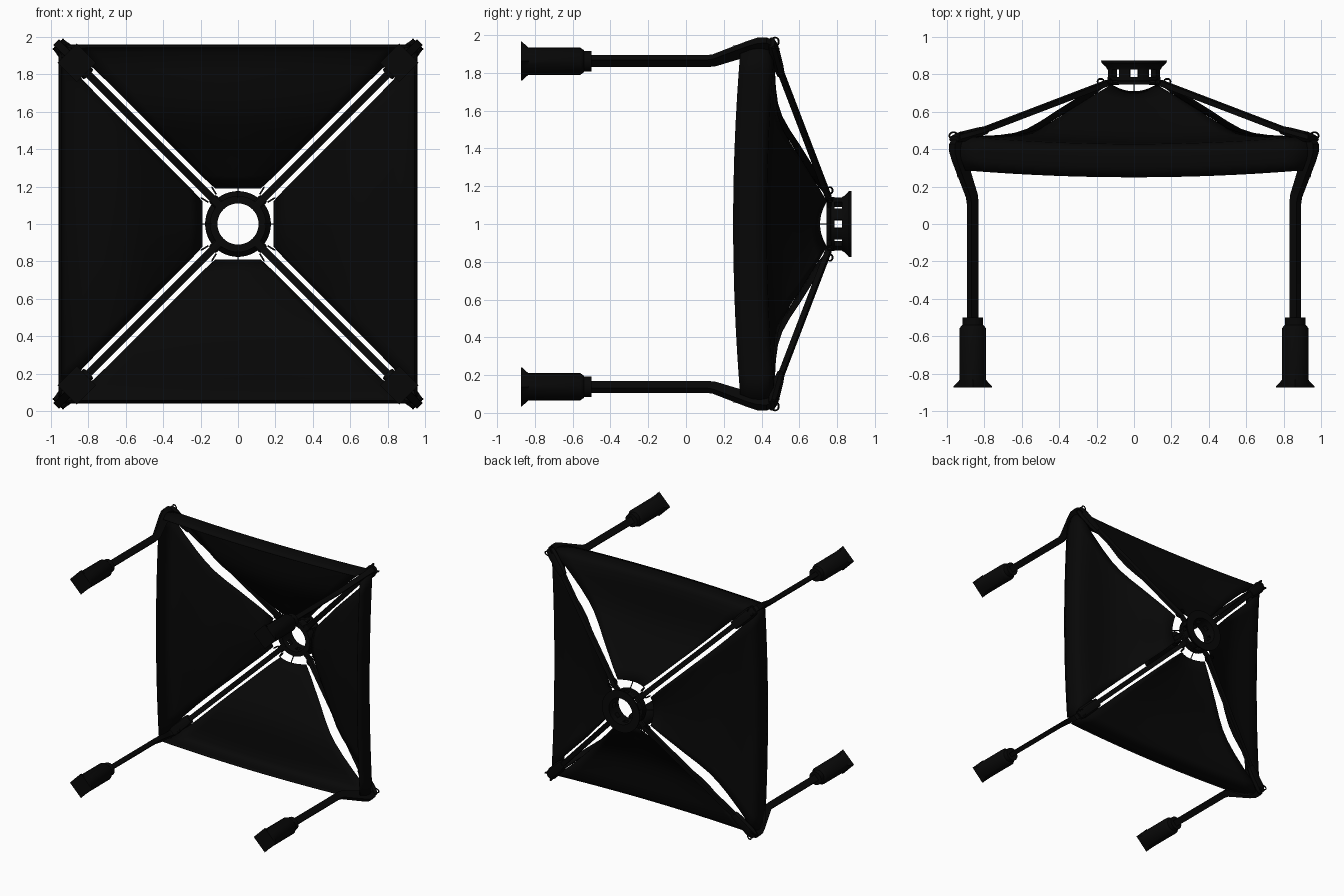
import bpy, bmesh, math
from mathutils import Vector, Matrix

if "Cube" in bpy.data.objects:
    bpy.data.objects.remove(bpy.data.objects["Cube"])

black = bpy.data.materials.new("matte_black")
black.diffuse_color = (0.0022, 0.0022, 0.0022, 1)
black.use_nodes = True
black.node_tree.nodes["Principled BSDF"].inputs["Base Color"].default_value = black.diffuse_color
LIFT = Matrix.Translation((0, 0, 1))      # everything is built around the hub axis (y), then lifted


def quarter(k):
    return LIFT @ Matrix.Rotation(k * math.pi / 2, 4, 'Y')


def finish(bm, name, matrix, angle=35):
    bmesh.ops.recalc_face_normals(bm, faces=bm.faces)
    bm.transform(matrix)
    me = bpy.data.meshes.new(name)
    bm.to_mesh(me)
    bm.free()
    me.materials.append(black)
    ob = bpy.data.objects.new(name, me)
    bpy.context.collection.objects.link(ob)
    bpy.ops.object.select_all(action='DESELECT')
    ob.select_set(True)
    bpy.context.view_layer.objects.active = ob
    bpy.ops.object.shade_smooth_by_angle(angle=math.radians(angle))
    return ob


def skin(bm, rings, closed=False):
    """Bridge rings of vertices; cap the ends unless the loop is closed."""
    n = len(rings[0])
    pairs = list(zip(rings, rings[1:])) + ([(rings[-1], rings[0])] if closed else [])
    for a, b in pairs:
        for i in range(n):
            j = (i + 1) % n
            bm.faces.new((a[i], a[j], b[j], b[i]))
    if not closed:
        bm.faces.new(rings[0])
        bm.faces.new(rings[-1])


def diagonal_tube(name, k, path, seg=16):
    """Sweep along the corner diagonal; path = (x=z distance, y, half size in plane, half size across).
    Four sided tubes, and points with a fifth value, have a square section."""
    bm = bmesh.new()
    pts = [Vector((p[0], p[1], p[0])) for p in path]
    across = Vector((1, 0, -1)).normalized()
    shift = .5 if seg == 4 else 0
    rings = []
    for i, p in enumerate(path):
        t = Vector()
        if i:
            t += (pts[i] - pts[i - 1]).normalized()
        if i < len(pts) - 1:
            t += (pts[i + 1] - pts[i]).normalized()
        side = t.normalized().cross(across)
        ring = []
        for s in range(seg):
            a = 2 * math.pi * (s + shift) / seg
            c, d = math.cos(a), math.sin(a)
            f = 1 / max(abs(c), abs(d)) if seg == 4 or len(p) > 4 else 1
            ring.append(bm.verts.new(pts[i] + side * p[2] * c * f + across * p[3] * d * f))
        rings.append(ring)
    skin(bm, rings)
    return finish(bm, name, quarter(k))


def lathe(name, profile, seg=48):
    """Closed (radius, y) profile spun around the hub axis."""
    bm = bmesh.new()
    rings = [[bm.verts.new((r * math.cos(a), y, r * math.sin(a)))
              for a in (2 * math.pi * s / seg for s in range(seg))] for r, y in profile]
    skin(bm, rings, closed=True)
    return finish(bm, name, LIFT)


def loop_ring(name, k, centre, ry, rr, wire, direction):
    """Oval wire loop lying in the plane of y and the given direction."""
    bm = bmesh.new()
    c, d, up = Vector(centre), Vector(direction).normalized(), Vector((0, 1, 0))
    n = d.cross(up)
    rings = []
    for i in range(20):
        a = 2 * math.pi * i / 20
        out = d * math.cos(a) + up * math.sin(a)
        p = c + d * rr * math.cos(a) + up * ry * math.sin(a)
        rings.append([bm.verts.new(p + out * wire * math.cos(b) + n * wire * math.sin(b))
                      for b in (2 * math.pi * s / 6 for s in range(6))])
    skin(bm, rings, closed=True)
    return finish(bm, name, quarter(k), 60)


# Fabric panel rows: distance from the axis, y along the seam, gap beside the rod
rows = [(.19, .745, .07), (.26, .70, .064), (.34, .65, .064), (.42, .60, .064), (.50, .547, .064),
        (.57, .508, .064), (.64, .485, .064), (.72, .474, .064), (.83, .468, .06),
        (.92, .463, .045), (.95, .44, .03), (.958, .40, .025), (.954, .345, .03), (.942, .287, .04)]


def fabric_panel(k, cols=17):
    bm = bmesh.new()
    grid = []
    for v, y, gap in rows:
        ts = [2 * i / (cols - 1) - 1 for i in range(cols)]
        grid.append([bm.verts.new((t * (v - gap), y - .037 * (1 - t * t), v)) for t in ts])
    for a, b in zip(grid, grid[1:]):
        for i in range(cols - 1):
            bm.faces.new((a[i], a[i + 1], b[i + 1], b[i]))
    ob = finish(bm, "fabric_panel", quarter(k), 50)
    mod = ob.modifiers.new("cloth_thickness", 'SOLIDIFY')
    mod.thickness = .004
    mod.offset = 0


for k in range(4):
    fabric_panel(k)
    # Flat bar leg with bent elbow, thin rod to the hub, and the clamp joining them
    diagonal_tube("leg", k, [(.862, -.52, .027, .018), (.862, .11, .027, .018), (.867, .15, .028, .018),
                             (.932, .34, .036, .02), (.946, .39, .038, .022), (.948, .42, .036, .022),
                             (.935, .455, .03, .022), (.88, .475, .025, .022)], 4)
    diagonal_tube("support_rod", k, [(.90, .47, .014, .019), (.80, .503, .014, .019),
                                     (.135, .757, .014, .019)], 4)
    diagonal_tube("corner_clamp", k, [(.80, .50, .022, .036), (.84, .487, .028, .044),
                                      (.93, .462, .03, .046), (.962, .452, .02, .038)], 8)
    # Foot: collar, round sleeve and end that spreads to a square
    diagonal_tube("foot", k, [(.862, -.50, .055, .055), (.862, -.54, .055, .055), (.862, -.542, .06, .06),
                              (.862, -.56, .072, .072), (.862, -.835, .072, .072),
                              (.862, -.868, .073, .073, 1), (.862, -.873, .073, .073, 1)], 24)
    # Lug holding the rod on the hub
    diagonal_tube("hub_lug", k, [(.085, .757, .014, .03), (.137, .757, .014, .026)], 8)
    # Wire loops at the panel corners
    for s in (-1, 1):
        loop_ring("outer_loop", k, (s * .925, .472, .965), .019, .025, .005, (s * .5, 0, 1))
        loop_ring("inner_loop", k, (s * .128, .762, .178), .014, .02, .005, (s * .6, 0, 1))
    # Short cord from the hub to the middle of the panel edge
    bm = bmesh.new()
    bmesh.ops.create_cone(bm, cap_ends=True, segments=6, radius1=.004, radius2=.004, depth=.065)
    finish(bm, "panel_cord", quarter(k) @ Matrix.Translation((0, .73, .167)) @ Matrix.Rotation(.65, 4, 'X'))

# Hub: flared back ring, front flange, and posts leaving eight windows
lathe("hub_back_ring", [(.11, .825), (.143, .825), (.15, .84), (.174, .862), (.176, .875), (.11, .875)])
lathe("hub_front_flange", [(.11, .745), (.15, .745), (.15, .762), (.143, .768), (.143, .787), (.11, .787)])
for i in range(8):
    mid, half = math.radians(45 * i + 22.5), math.radians(12.5)
    bm = bmesh.new()
    rings = []
    for j in range(5):
        a = mid + half * (j / 2 - 1)
        rings.append([bm.verts.new((r * math.cos(a), y, r * math.sin(a)))
                      for r, y in ((.11, .78), (.142, .78), (.142, .83), (.11, .83))])
    skin(bm, rings)
    finish(bm, "hub_post", LIFT)
